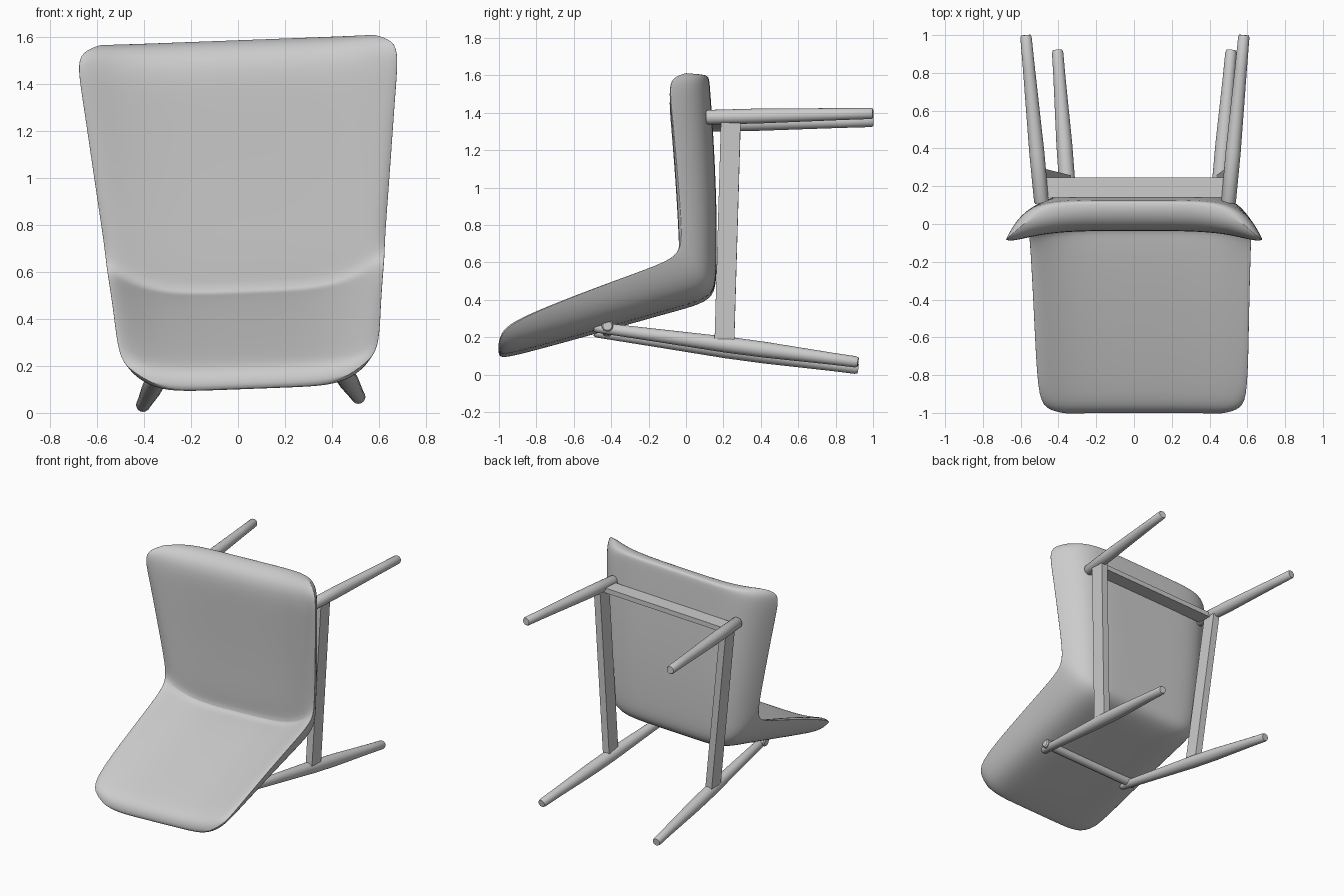
import bpy, bmesh, math
from mathutils import Vector, Matrix

cube = bpy.data.objects.get("Cube")
if cube:
    bpy.data.objects.remove(cube, do_unlink=True)

GREY = (0.6, 0.6, 0.6, 1)
grey = bpy.data.materials.new("plain grey")
grey.use_nodes = True
grey.diffuse_color = GREY
grey.node_tree.nodes["Principled BSDF"].inputs["Base Color"].default_value = GREY

# The whole chair leans slightly to one side
PIVOT = Vector((0, 0, 1.5))
LEAN = Matrix.Translation(PIVOT) @ Matrix.Rotation(-0.0375, 4, 'Y') @ Matrix.Translation(-PIVOT)


def finish(name, bm, angle=40, subdivide=0):
    bmesh.ops.recalc_face_normals(bm, faces=bm.faces)
    bm.transform(LEAN)
    mesh = bpy.data.meshes.new(name)
    bm.to_mesh(mesh)
    bm.free()
    mesh.materials.append(grey)
    obj = bpy.data.objects.new(name, mesh)
    bpy.context.collection.objects.link(obj)
    if subdivide:
        mod = obj.modifiers.new("smooth", 'SUBSURF')
        mod.levels = mod.render_levels = subdivide
    bpy.ops.object.select_all(action='DESELECT')
    bpy.context.view_layer.objects.active = obj
    obj.select_set(True)
    bpy.ops.object.shade_smooth_by_angle(angle=math.radians(angle))
    return obj


def tube(name, start, end, radii, sides=24):
    """Round rod; radii is a list of (fraction along, radius)."""
    start, end = Vector(start), Vector(end)
    turn = (end - start).to_track_quat('Z', 'Y')
    bm = bmesh.new()
    rings = []
    for f, r in radii:
        centre = start.lerp(end, f)
        rings.append([bm.verts.new(centre + turn @ Vector(
            (r * math.cos(2 * math.pi * i / sides), r * math.sin(2 * math.pi * i / sides), 0)))
            for i in range(sides)])
    for a, b in zip(rings, rings[1:]):
        for i in range(sides):
            j = (i + 1) % sides
            bm.faces.new((a[i], a[j], b[j], b[i]))
    bm.faces.new(rings[0])
    bm.faces.new(rings[-1])
    return finish(name, bm)


def bar(name, start, end, wide, thick):
    """Flat rail, wide along y."""
    start, end = Vector(start), Vector(end)
    along = (end - start).normalized()
    y = (Vector((0, 1, 0)) - along * along.y).normalized()
    side = along.cross(y)
    bm = bmesh.new()
    rings = [[bm.verts.new(p + y * sy * wide / 2 + side * sx * thick / 2)
              for sx, sy in ((-1, -1), (1, -1), (1, 1), (-1, 1))] for p in (start, end)]
    for i in range(4):
        j = (i + 1) % 4
        bm.faces.new((rings[0][i], rings[0][j], rings[1][j], rings[1][i]))
    bm.faces.new(rings[0])
    bm.faces.new(rings[1])
    return finish(name, bm)


# Padded shell: cushion centre (y, z), shell centre (y, z), rim (y, z), half width
SECTIONS = [
    (-1.005, .14, -1.0, .10, -1.005, .155, .41),
    (-.98, .195, -.96, .10, -.99, .235, .522),
    (-.89, .24, -.85, .125, -.905, .305, .558),
    (-.5, .375, -.45, .235, -.505, .465, .57),
    (-.2, .47, -.1, .335, -.21, .57, .582),
    (-.07, .503, .09, .385, -.10, .615, .588),
    (-.01, .515, .155, .44, -.055, .66, .594),
    (-.022, .60, .165, .55, -.05, .75, .60),
    (-.022, .9, .165, .9, -.07, 1.0, .63),
    (-.035, 1.3, .145, 1.3, -.10, 1.33, .665),
    (-.04, 1.47, .13, 1.5, -.118, 1.49, .686),
    (-.005, 1.55, .125, 1.57, -.105, 1.56, .668),
    (.06, 1.588, .115, 1.59, -.02, 1.59, .58),
]
STEPS = 28
SEAM = 0.03
bm = bmesh.new()
inner, outer = [], []
for iy, iz, oy, oz, ry, rz, width in SECTIONS:
    cushion, shell, rim = Vector((0, iy, iz)), Vector((0, oy, oz)), Vector((0, ry, rz))
    # the cushion rolls over the rim down to a seam
    drop = (shell - cushion).normalized() * min(SEAM, 0.4 * (shell - cushion).length)
    front, back = [], []
    for k in range(STEPS + 1):
        u = math.sin(math.pi * (k / STEPS - 0.5))
        x = Vector((width * u, 0, 0))
        front.append(bm.verts.new(x + cushion.lerp(rim, abs(u) ** 4) + drop * abs(u) ** 20))
        if k in (0, STEPS):
            back.append(front[-1])
        else:
            back.append(bm.verts.new(x + shell.lerp(rim + drop, abs(u) ** 7)))
    inner.append(front)
    outer.append(back)
for grid in (inner, outer):
    for a, b in zip(grid, grid[1:]):
        for k in range(STEPS):
            bm.faces.new((a[k], a[k + 1], b[k + 1], b[k]))
for f, b in ((inner[0], outer[0]), (inner[-1], outer[-1])):
    for k in range(STEPS):
        bm.faces.new(list(dict.fromkeys((f[k], f[k + 1], b[k + 1], b[k]))))
finish("padded_shell", bm, 60, 2)

# Legs and side rails, one set per side
for side, s in (("left", 1), ("right", -1)):
    tube(side + "_front_leg", (s * .495, .11, 1.357), (s * .578, 1, 1.375),
         [(0, .034), (.01, .039), (.3, .04), (.8, .032), (.99, .03), (1, .025)])
    tube(side + "_back_leg", (s * .35, -.49, .24), (s * .46, .92, .048),
         [(0, .022), (.01, .028), (.25, .035), (.5, .043), (.65, .042), (.9, .032), (.99, .03), (1, .025)])
    bar(side + "_side_rail", (s * .505, .24, 1.36), (s * .41, .205, .16), .105, .05)

# Cross rails
bar("front_rail", (-.5, .193, 1.345), (.5, .193, 1.345), .105, .035)
tube("back_rail", (-.4, -.42, .245), (.4, -.42, .245),
     [(0, .024), (.01, .031), (.99, .031), (1, .024)])
